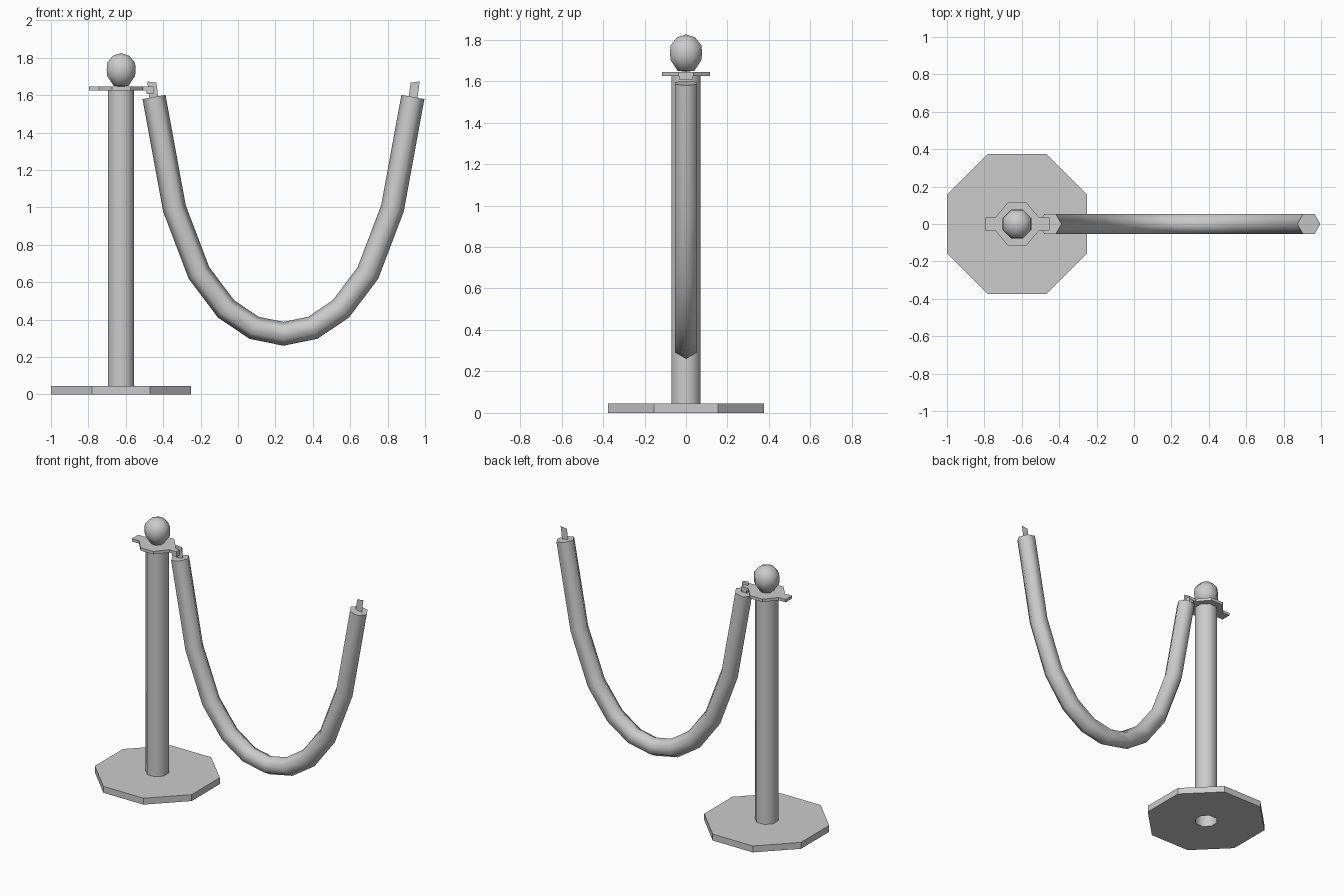
import bpy, bmesh, math
from mathutils import Vector

if "Cube" in bpy.data.objects:
    bpy.data.objects.remove(bpy.data.objects["Cube"])

PX = -0.625          # post axis
ROPE_X = 0.243       # rope symmetry plane
C8 = math.cos(math.pi / 8)


def make(name, verts, faces, smooth=False):
    me = bpy.data.meshes.new(name)
    me.from_pydata([tuple(v) for v in verts], [], faces)
    bm = bmesh.new()
    bm.from_mesh(me)
    bmesh.ops.remove_doubles(bm, verts=bm.verts, dist=1e-5)
    bmesh.ops.recalc_face_normals(bm, faces=bm.faces)
    bm.to_mesh(me)
    bm.free()
    ob = bpy.data.objects.new(name, me)
    bpy.context.collection.objects.link(ob)
    if smooth:
        bpy.ops.object.select_all(action='DESELECT')
        ob.select_set(True)
        bpy.context.view_layer.objects.active = ob
        bpy.ops.object.shade_smooth_by_angle(angle=math.radians(65))
    return ob


def lathe(name, profile, smooth=False):
    """Eight-sided lathe about the post; radii are flat-to-centre distances."""
    verts, faces = [], []
    for r, z in profile:
        for i in range(8):
            a = (i + 0.5) * math.pi / 4
            verts.append((PX + r / C8 * math.cos(a), r / C8 * math.sin(a), z))
    for k in range(len(profile) - 1):
        for i in range(8):
            j = (i + 1) % 8
            quad = [k * 8 + i, k * 8 + j, (k + 1) * 8 + j, (k + 1) * 8 + i]
            if profile[k][0] == 0:
                quad.pop(1)
            elif profile[k + 1][0] == 0:
                quad.pop(2)
            faces.append(quad)
    return make(name, verts, faces, smooth)


def slab(name, outline, z0, z1):
    n = len(outline)
    verts = [(x, y, z) for z in (z0, z1) for x, y in outline]
    faces = [list(range(n)), list(range(n, 2 * n))]
    faces += [[i, (i + 1) % n, n + (i + 1) % n, n + i] for i in range(n)]
    return make(name, verts, faces)


# Base plate with open centre, tubular pole, ball finial
lathe("base", [(0.07, 0), (0.375, 0), (0.375, 0.045), (0.07, 0.045)])
lathe("pole", [(0.07, 0), (0.07, 1.63)], True)
lathe("finial", [(0, 1.645), (0.04, 1.65), (0.075, 1.703), (0.077, 1.735),
                 (0.075, 1.772), (0.045, 1.81), (0, 1.825)], True)

# Collar with two side tabs
quarter = [(0.172, 0.035), (0.117, 0.035), (0.05, 0.115)]
half = quarter + [(-x, y) for x, y in reversed(quarter)]
full = half + [(x, -y) for x, y in reversed(half)]
slab("collar", [(PX + x, y) for x, y in full], 1.625, 1.645)

# Small clip under the rope-side tab
slab("clip", [(-0.49, -0.033), (-0.453, -0.033), (-0.453, 0.033), (-0.49, 0.033)], 1.607, 1.643)

# Hanging rope: six-sided mitred sweep along the sag
left = [(-0.449, 1.59), (-0.34, 0.995), (-0.209, 0.65), (-0.064, 0.457), (0.086, 0.356)]
path = left + [(ROPE_X, 0.324)] + [(2 * ROPE_X - x, z) for x, z in reversed(left)]
pts = [Vector((x, 0, z)) for x, z in path]
verts, faces = [], []
R = 0.0625
for k, p in enumerate(pts):
    d0 = (p - pts[k - 1]).normalized() if k else (pts[1] - p).normalized()
    d1 = (pts[k + 1] - p).normalized() if k < len(pts) - 1 else d0
    t = (d0 + d1).normalized()
    n = Vector((t.z, 0, -t.x)) / t.dot(d0)
    for i in range(6):
        a = i * math.pi / 3
        verts.append(p + R * (n * math.cos(a) + Vector((0, math.sin(a), 0))))
for k in range(len(pts) - 1):
    for i in range(6):
        j = (i + 1) % 6
        faces.append([k * 6 + i, k * 6 + j, k * 6 + 6 + j, k * 6 + 6 + i])
faces += [list(range(6)), list(range(len(verts) - 6, len(verts)))]
make("rope", verts, faces, True)

# Thin flat hooks on both rope ends
hook = [(0.668, 1.58), (0.716, 1.575), (0.728, 1.673), (0.68, 1.667)]
for side, s in (("left", -1), ("right", 1)):
    make("hook_" + side, [(ROPE_X + s * x, 0, z) for x, z in hook], [[0, 1, 2, 3]])
